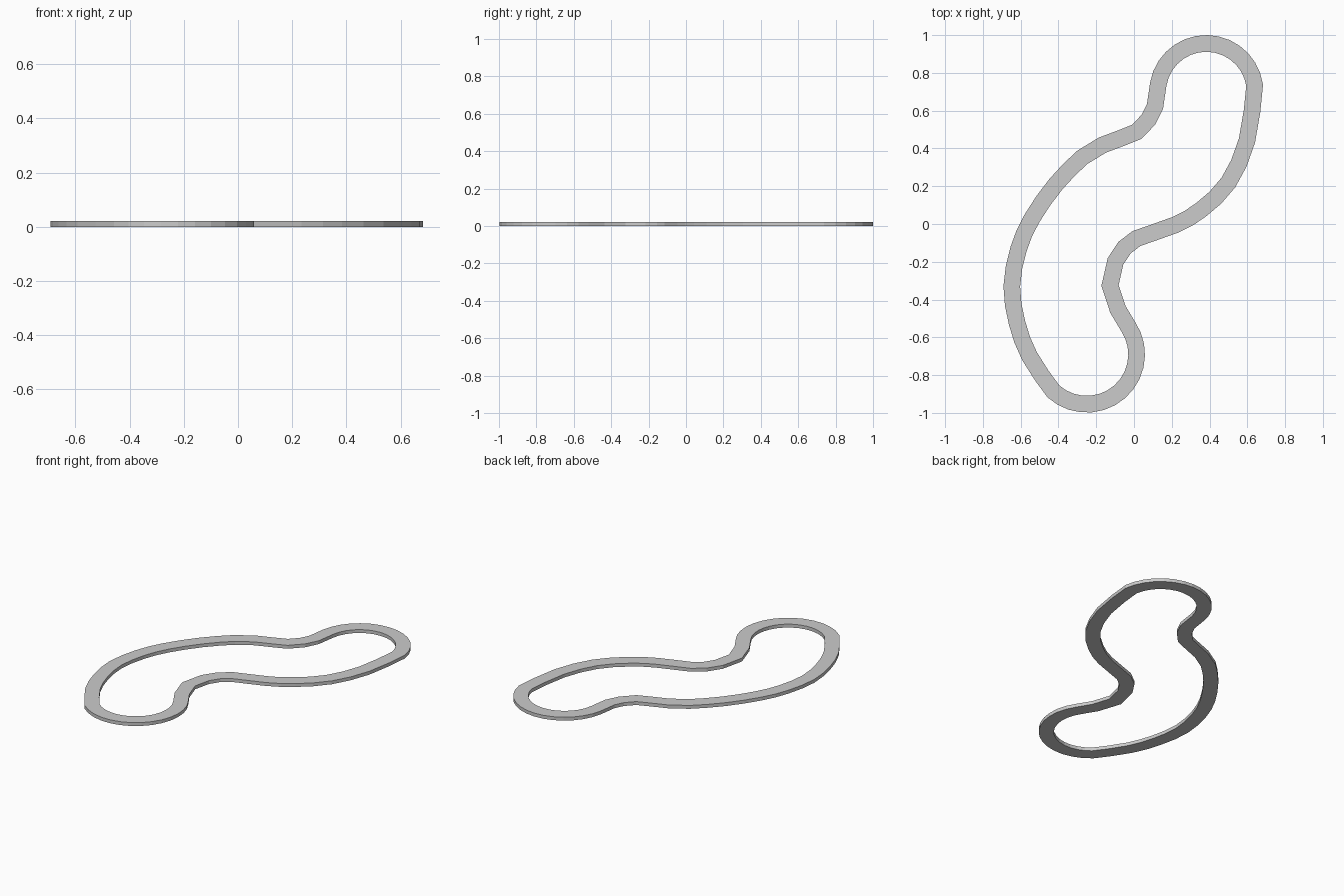
import bpy, bmesh, math
from mathutils import Vector

if "Cube" in bpy.data.objects:
    bpy.data.objects.remove(bpy.data.objects["Cube"])

HALF_WIDTH, HEIGHT = 0.044, 0.022


def arc(cx, cy, r, start, end, n):
    """Points along a circular arc, angles in degrees."""
    angles = [math.radians(start + (end - start) * i / n) for i in range(n + 1)]
    return [(cx + r * math.cos(a), cy + r * math.sin(a)) for a in angles]


# Centre line, anticlockwise: top bend, left sweep, bottom bend, right sweep
path = arc(0.383, 0.698, 0.258, 8, 170, 14)
path += [(0.111, 0.622), (0.077, 0.553), (0.015, 0.488), (-0.167, 0.418),
         (-0.272, 0.354), (-0.415, 0.209), (-0.54, 0.03), (-0.611, -0.132),
         (-0.647, -0.33), (-0.619, -0.524), (-0.553, -0.70)]
path += arc(-0.25, -0.69, 0.264, 228, 394, 14)
path += [(-0.085, -0.453), (-0.127, -0.325), (-0.098, -0.198), (-0.05, -0.125),
         (0.013, -0.077), (0.217, -0.005), (0.357, 0.077), (0.50, 0.22),
         (0.598, 0.442)]
path = [Vector(p) for p in path]

# Round the longer spans with one extra point each
points = []
for i, p in enumerate(path):
    q = path[(i + 1) % len(path)]
    points.append(p)
    if (q - p).length > 0.15:
        before, after = path[i - 1], path[(i + 2) % len(path)]
        points.append((9 * (p + q) - before - after) / 16)

# Sweep a rectangular section around the loop with mitred corners
bm = bmesh.new()
rings = []
for i, p in enumerate(points):
    d1 = (p - points[i - 1]).normalized()
    d2 = (points[(i + 1) % len(points)] - p).normalized()
    t = (d1 + d2).normalized()
    side = Vector((t.y, -t.x)) * HALF_WIDTH / t.dot(d1)
    section = [(p + side, 0), (p + side, HEIGHT), (p - side, HEIGHT), (p - side, 0)]
    rings.append([bm.verts.new((c.x, c.y, z)) for c, z in section])
for i, b in enumerate(rings):
    a = rings[i - 1]
    for k in range(4):
        m = (k + 1) % 4
        bm.faces.new((a[k], b[k], b[m], a[m]))
bmesh.ops.recalc_face_normals(bm, faces=bm.faces)

mesh = bpy.data.meshes.new("curved_band")
bm.to_mesh(mesh)
bm.free()
band = bpy.data.objects.new("curved_band", mesh)
bpy.context.collection.objects.link(band)
